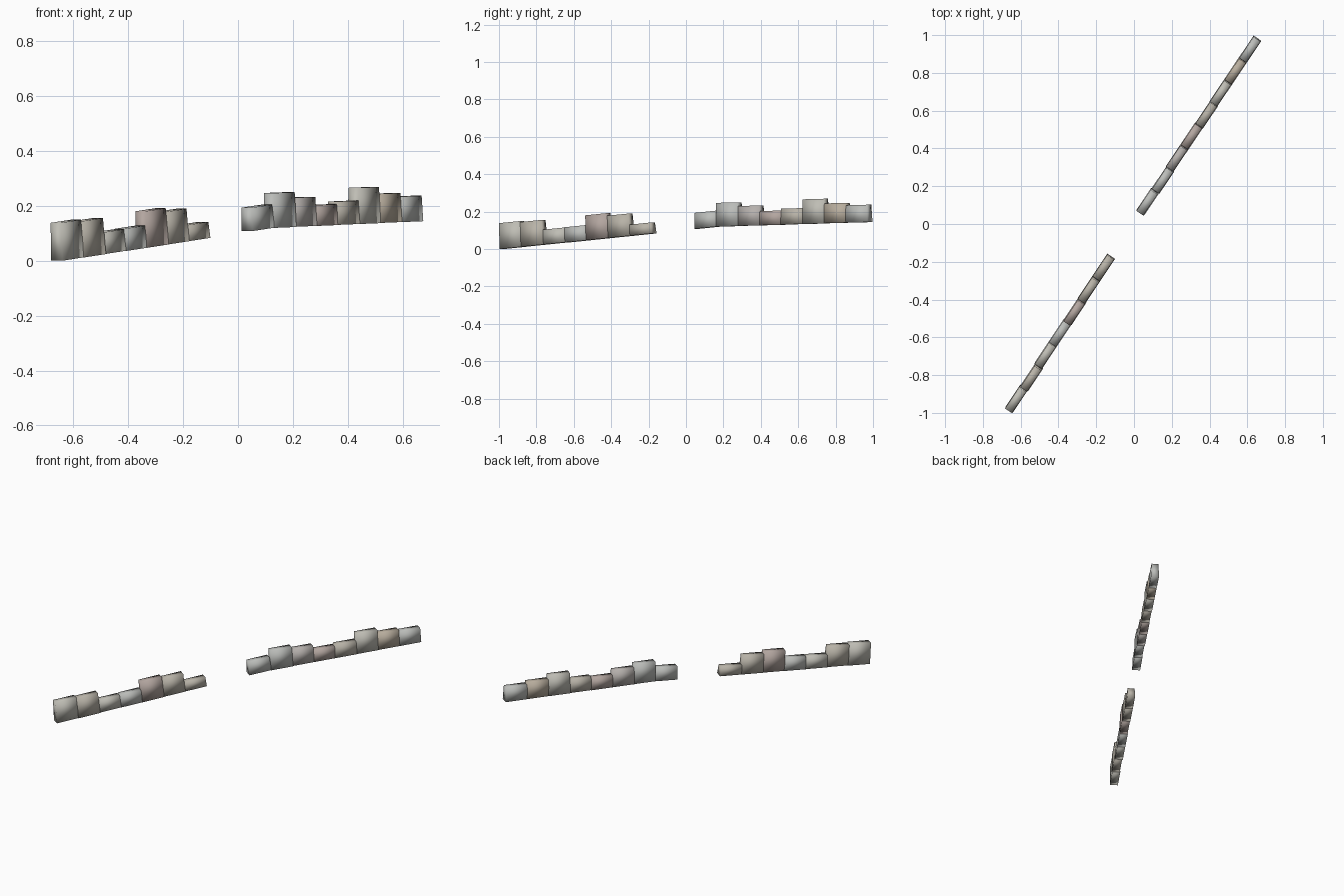
import bpy, math
from mathutils import Matrix, Vector

if "Cube" in bpy.data.objects:
    bpy.data.objects.remove(bpy.data.objects["Cube"])

PALETTE = {
    "pale": (0.52, 0.51, 0.46, 1), "tan": (0.48, 0.45, 0.39, 1),
    "cool": (0.50, 0.51, 0.49, 1), "red": (0.45, 0.38, 0.35, 1),
    "ochre": (0.48, 0.42, 0.34, 1), "dusk": (0.47, 0.44, 0.42, 1),
}
MATS = {}
for key, col in PALETTE.items():
    MATS[key] = bpy.data.materials.new("stone_" + key)
    MATS[key].diffuse_color = col

LENGTH, WIDTH = 0.142, 0.05


def stone(name, pos, yaw, pitch, height, tone):
    """Tapered block standing on its base centre, leaning with the slope."""
    lx, wy = LENGTH / 2, WIDTH / 2
    verts = []
    for z, sl, sw in ((0, 1, 1), (height, 0.95, 0.86)):
        verts += [(x * lx * sl, y * wy * sw, z)
                  for x, y in ((-1, -1), (1, -1), (1, 1), (-1, 1))]
    rot = Matrix.Rotation(yaw, 4, 'Z') @ Matrix.Rotation(-pitch, 4, 'Y')
    faces = [(3, 2, 1, 0), (4, 5, 6, 7)]
    faces += [(i, (i + 1) % 4, (i + 1) % 4 + 4, i + 4) for i in range(4)]
    me = bpy.data.meshes.new(name)
    me.from_pydata(verts, [], faces)
    me.materials.append(MATS[tone])
    me.polygons.foreach_set("use_smooth", [True] * len(faces))
    ob = bpy.data.objects.new(name, me)
    ob.matrix_world = Matrix.Translation(pos) @ rot
    bpy.context.collection.objects.link(ob)


def wall(name, start, end, stones):
    """Row of stones: (base z, top z, pitch, sideways shift, tone)."""
    a, b = Vector(start), Vector(end)
    run = b - a
    yaw = math.atan2(run.y, run.x)
    side = Vector((run.y, -run.x)).normalized()
    for i, (base, top, pitch, shift, tone) in enumerate(stones):
        p = a + run * ((i + 0.5) / len(stones)) + side * shift
        stone(f"{name}_stone_{i + 1}", (p.x, p.y, base), yaw, pitch, top - base, tone)


# Lower wall section, climbing the slope
wall("lower_wall", (-0.659, -0.981), (-0.122, -0.172), [
    (0.006, 0.144, 0.085, 0.0, "pale"),
    (0.018, 0.150, 0.085, 0.004, "tan"),
    (0.030, 0.109, 0.085, 0.0, "pale"),
    (0.041, 0.122, 0.085, 0.0, "cool"),
    (0.053, 0.186, 0.085, 0.002, "red"),
    (0.065, 0.184, 0.085, 0.0, "tan"),
    (0.077, 0.136, 0.085, 0.0, "tan"),
])

# Upper wall section, beyond the gap
wall("upper_wall", (0.034, 0.061), (0.653, 0.982), [
    (0.114, 0.199, 0.085, 0.0, "cool"),
    (0.121, 0.248, 0.023, 0.003, "cool"),
    (0.125, 0.231, 0.023, 0.0, "dusk"),
    (0.128, 0.204, 0.023, 0.0, "red"),
    (0.132, 0.217, 0.023, 0.002, "tan"),
    (0.135, 0.267, 0.023, 0.0, "pale"),
    (0.139, 0.245, 0.023, 0.0, "ochre"),
    (0.142, 0.235, 0.023, 0.0, "cool"),
])

for m in bpy.data.materials:
    if m.users and not m.is_grease_pencil:
        m.use_nodes = True
        m.node_tree.nodes["Principled BSDF"].inputs["Base Color"].default_value = m.diffuse_color
